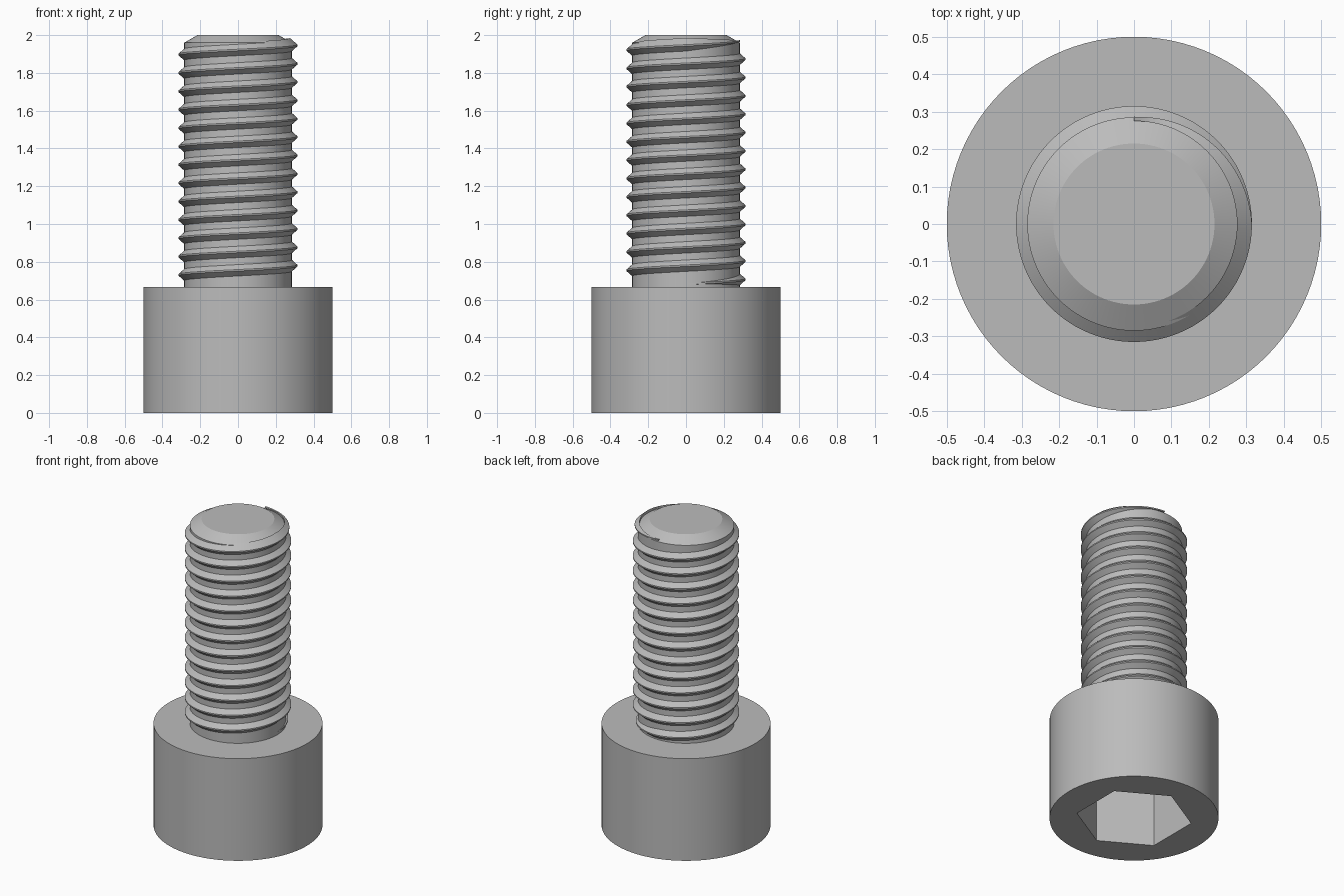
import bpy, bmesh
from math import cos, sin, pi, radians

cube = bpy.data.objects.get("Cube")
if cube:
    bpy.data.objects.remove(cube, do_unlink=True)

STEPS = 96
PITCH = 0.0972
HEAD_TOP = 0.667
CORE = 0.285
CREST = 0.315

steel = bpy.data.materials.new("grey steel")
steel.diffuse_color = (0.5, 0.5, 0.5, 1)
steel.use_nodes = True
steel.node_tree.nodes["Principled BSDF"].inputs["Base Color"].default_value = (0.5, 0.5, 0.5, 1)


def circle(radius):
    return lambda a: radius


def hexagon(corner):
    # corners lie at 30 degrees plus multiples of 60
    return lambda a: corner * cos(pi / 6) / cos((a + pi / 6) % (pi / 3) - pi / 6)


def finish(name, bm):
    bmesh.ops.recalc_face_normals(bm, faces=bm.faces)
    mesh = bpy.data.meshes.new(name)
    bm.to_mesh(mesh)
    bm.free()
    mesh.materials.append(steel)
    obj = bpy.data.objects.new(name, mesh)
    bpy.context.collection.objects.link(obj)
    bpy.ops.object.select_all(action="DESELECT")
    obj.select_set(True)
    bpy.context.view_layer.objects.active = obj
    bpy.ops.object.shade_smooth_by_angle(angle=radians(20))
    return obj


def skin(bm, rings, closed):
    # bridge successive vertex rings with quads
    for lower, upper in zip(rings, rings[1:]):
        n = len(lower)
        for i in range(n if closed else n - 1):
            j = (i + 1) % n
            bm.faces.new((lower[i], lower[j], upper[j], upper[i]))
    bm.faces.new(rings[0])
    bm.faces.new(rings[-1])


def loft(name, sections):
    bm = bmesh.new()
    rings = []
    for outline, z in sections:
        ring = []
        for i in range(STEPS):
            a = 2 * pi * i / STEPS
            r = outline(a)
            ring.append(bm.verts.new((r * cos(a), r * sin(a), z)))
        rings.append(ring)
    skin(bm, rings, True)
    return finish(name, bm)


# Cylindrical head with a hexagonal socket underneath
socket = hexagon(0.343)
loft("socket_head", [(socket, 0.4), (socket, 0), (circle(0.5), 0), (circle(0.5), HEAD_TOP)])

# Shank core with chamfered tip
loft("shank", [(circle(CORE), HEAD_TOP - 0.02), (circle(CORE), 1.96), (circle(0.215), 2)])

# Right-handed helical thread that fades out over a quarter turn at each end
bm = bmesh.new()
total = int(13.25 * STEPS)
fade = STEPS / 4
rings = []
for i in range(total + 1):
    a = pi / 2 - 2 * pi * i / STEPS
    z = 1.97 - PITCH * i / STEPS
    k = max(0.05, min(1, i / fade, (total - i) / fade))
    outer = CORE + (CREST - CORE) * k
    profile = [(CORE - 0.01, -0.039 * k), (outer, -0.004),
               (outer, 0.004), (CORE - 0.01, 0.039 * k)]
    rings.append([bm.verts.new((r * cos(a), r * sin(a), z + dz)) for r, dz in profile])
skin(bm, rings, True)
finish("thread", bm)
